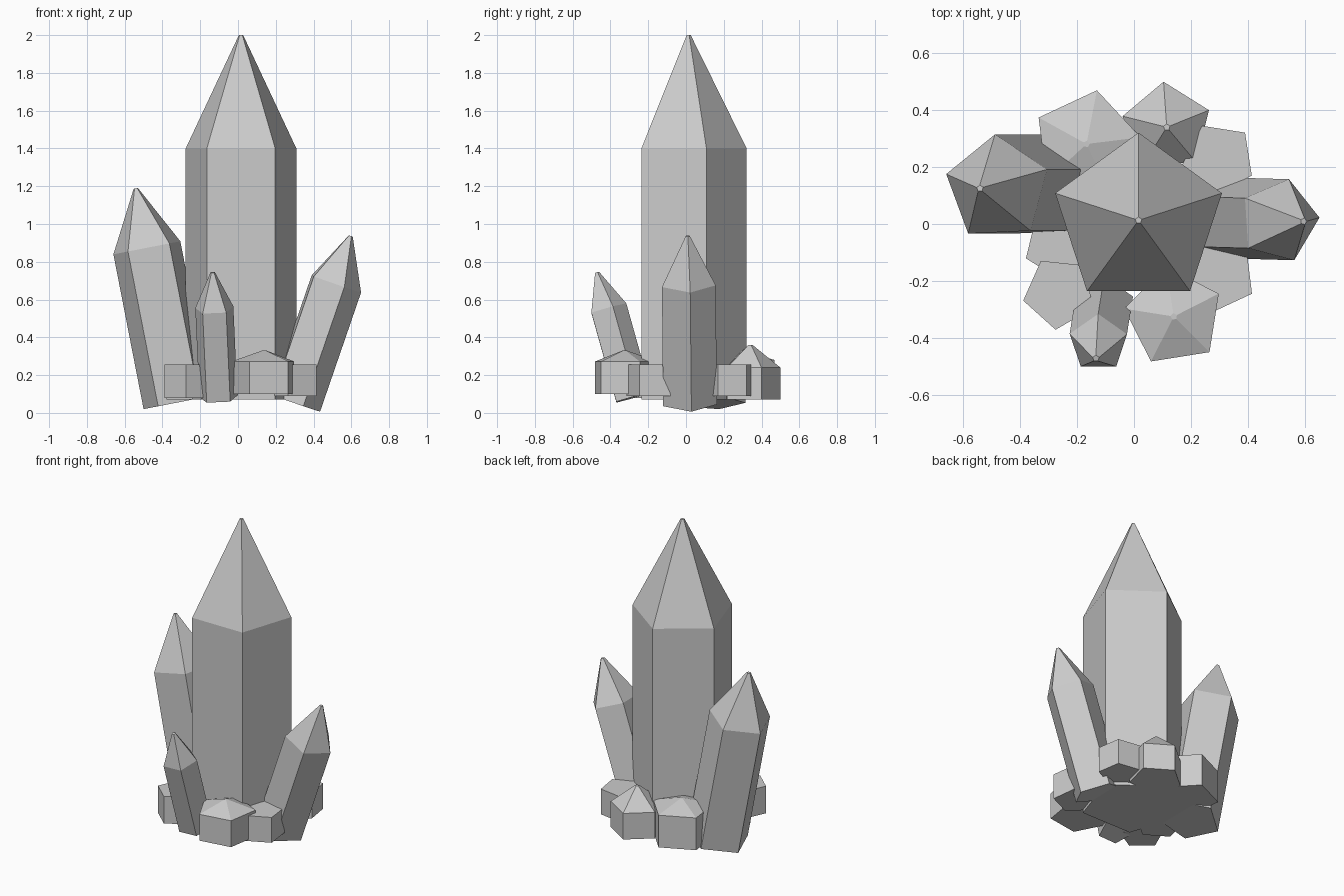
import bpy, bmesh, math
from mathutils import Vector

if "Cube" in bpy.data.objects:
    bpy.data.objects.remove(bpy.data.objects["Cube"])


def crystal(name, base, direction, radius, length, cap, angle, tip=0.012):
    """Five-sided prism along a direction, with a pointed cap (cap=0 gives a flat top)."""
    rot = Vector((0, 0, 1)).rotation_difference(Vector(direction).normalized())
    levels = [(radius, 0), (radius, length)]
    if cap:
        levels.append((tip, length + cap))
    bm = bmesh.new()
    rings = []
    for r, h in levels:
        ring = []
        for i in range(5):
            a = math.radians(angle + 72 * i)
            p = rot @ Vector((r * math.cos(a), r * math.sin(a), h))
            ring.append(bm.verts.new(Vector(base) + p))
        rings.append(ring)
    for low, high in zip(rings, rings[1:]):
        for i in range(5):
            j = (i + 1) % 5
            bm.faces.new((low[i], low[j], high[j], high[i]))
    bm.faces.new(rings[0][::-1])
    bm.faces.new(rings[-1])
    mesh = bpy.data.meshes.new(name)
    bm.to_mesh(mesh)
    bm.free()
    bpy.context.collection.objects.link(bpy.data.objects.new(name, mesh))


UP = (0, 0, 1)

# Large upright crystal
crystal("main_crystal", (0.016, 0.013, 0.07), UP, 0.308, 1.33, 0.60, 90)

# Leaning crystals
crystal("left_crystal", (-0.32, 0.125, 0.055), (-0.195, 0, 1), 0.19, 0.835, 0.32, 20.6)
crystal("right_crystal", (0.293, 0.018, 0.055), (0.344, -0.01, 1), 0.15, 0.667, 0.265, 4)
crystal("front_crystal", (-0.104, -0.286, 0.08), (-0.045, -0.28, 1), 0.106, 0.49, 0.20, 90)

# Short upright crystals with low points: x, y, bottom, shoulder, tip, radius, angle
low_points = [
    ("stub_front_right", 0.14, -0.325, 0.10, 0.272, 0.33, 0.177, 27),
    ("stub_back_right", 0.115, 0.34, 0.07, 0.24, 0.36, 0.160, 22),
    ("stub_back_left", -0.167, 0.281, 0.07, 0.28, 0.33, 0.192, 79),
]
for name, x, y, z0, z1, z2, r, ang in low_points:
    crystal(name, (x, y, z0), UP, r, z1 - z0, z2 - z1, ang)

# Short flat-topped crystals: x, y, bottom, top, radius, angle
flat_tops = [
    ("block_back_right", 0.298, 0.229, 0.09, 0.255, 0.130, 45),
    ("block_front_right", 0.292, -0.177, 0.09, 0.255, 0.140, -29),
    ("block_front_left", -0.262, -0.242, 0.08, 0.257, 0.130, -96),
    ("block_left", -0.25, -0.068, 0.07, 0.25, 0.140, 202),
]
for name, x, y, z0, z1, r, ang in flat_tops:
    crystal(name, (x, y, z0), UP, r, z1 - z0, 0, ang)
